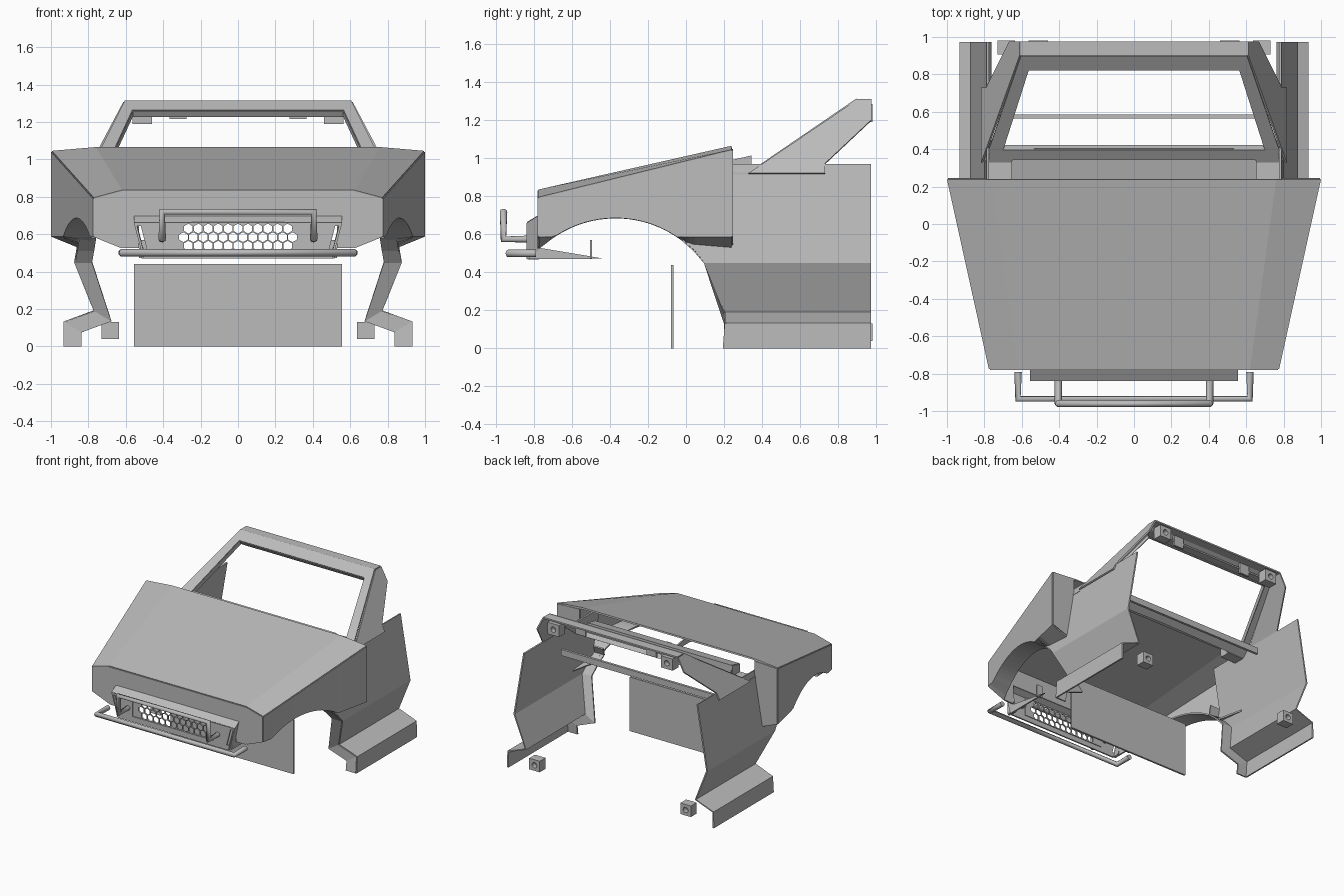
import bpy, bmesh, math

cube = bpy.data.objects.get("Cube")
if cube:
    bpy.data.objects.remove(cube, do_unlink=True)

grey = bpy.data.materials.new("body_grey")
grey.use_nodes = True
grey.diffuse_color = (0.5, 0.5, 0.5, 1)
grey.node_tree.nodes["Principled BSDF"].inputs["Base Color"].default_value = (0.5, 0.5, 0.5, 1)


def finish(name, bm):
    bmesh.ops.remove_doubles(bm, verts=bm.verts, dist=0.0005)
    bmesh.ops.recalc_face_normals(bm, faces=bm.faces)
    mesh = bpy.data.meshes.new(name)
    bm.to_mesh(mesh)
    bm.free()
    mesh.materials.append(grey)
    ob = bpy.data.objects.new(name, mesh)
    bpy.context.collection.objects.link(ob)
    return ob


def sheet(name, faces, thick=0.012):
    """Thin mirrored panel from faces given for the +x half."""
    bm = bmesh.new()
    for face in faces:
        bm.faces.new([bm.verts.new(p) for p in face])
    ob = finish(name, bm)
    ob.modifiers.new("mirror", 'MIRROR')
    solid = ob.modifiers.new("thickness", 'SOLIDIFY')
    solid.thickness = thick
    solid.offset = 0
    return ob


def strips(rows):
    """Quads between consecutive rows of points."""
    quads = []
    for a, b in zip(rows, rows[1:]):
        for i in range(len(a) - 1):
            quads.append([a[i], a[i + 1], b[i + 1], b[i]])
    return quads


def prism(name, outlines, y0, y1):
    """Outlines in x, z pushed from y0 to y1."""
    bm = bmesh.new()
    for line in outlines:
        front = [bm.verts.new((x, y0, z)) for x, z in line]
        back = [bm.verts.new((x, y1, z)) for x, z in line]
        bm.faces.new(front)
        bm.faces.new(back[::-1])
        for i in range(len(line)):
            j = (i + 1) % len(line)
            bm.faces.new([front[j], front[i], back[i], back[j]])
    return finish(name, bm)


def rect(x0, x1, z0, z1):
    return [(x0, z0), (x1, z0), (x1, z1), (x0, z1)]


def circle(x, z, r, n, start=0.0):
    return [(x + r * math.cos(start + math.tau * i / n),
             z + r * math.sin(start + math.tau * i / n)) for i in range(n)]


def flip(line):
    return [(-x, z) for x, z in line]


def cut(ob, outlines, y0, y1):
    cutter = prism("cutter", outlines, y0, y1)
    cutter.hide_render = True
    mod = ob.modifiers.new("cut", 'BOOLEAN')
    mod.operation = 'DIFFERENCE'
    mod.solver = 'EXACT'
    mod.object = cutter
    bpy.context.view_layer.objects.active = ob
    bpy.ops.object.modifier_apply(modifier=mod.name)
    bpy.data.objects.remove(cutter, do_unlink=True)


def tube(name, points, radius):
    curve = bpy.data.curves.new(name, 'CURVE')
    curve.dimensions = '3D'
    curve.bevel_depth = radius
    curve.bevel_resolution = 4
    curve.use_fill_caps = True
    spline = curve.splines.new('POLY')
    spline.points.add(len(points) - 1)
    for p, co in zip(spline.points, points):
        p.co = (*co, 1)
    curve.materials.append(grey)
    ob = bpy.data.objects.new(name, curve)
    bpy.context.collection.objects.link(ob)


FRONT, REAR = -0.775, 0.24
ARCH_Y, ARCH_Z, ARCH_R = -0.37, 0.11, 0.58


def arch_height(y):
    return ARCH_Z + math.sqrt(ARCH_R ** 2 - min(abs(y - ARCH_Y), ARCH_R) ** 2)


def arch_back(z):
    return ARCH_Y + math.sqrt(ARCH_R ** 2 - (z - ARCH_Z) ** 2)


# Hood
sheet("hood", strips([
    [(0, FRONT, 0.83), (0.62, FRONT, 0.83), (0.77, FRONT, 0.79)],
    [(0, REAR, 1.06), (0.76, REAR, 1.06), (0.994, REAR, 1.04)]]))

# Nose panel, open in the middle for the grille
nose = [(0, 0.83), (0.62, 0.83), (0.77, 0.79), (0.77, 0.59), (0.61, 0.525),
        (0.53, 0.525), (0.53, 0.68), (0, 0.68)]
sheet("nose_panel", [[(x, FRONT, z) for x, z in nose]])

# Fenders with wheel arch and inward lip
rows = []
steps = 32
for i in range(steps + 1):
    t = i / steps
    y = FRONT + (REAR - FRONT) * t
    x = 0.77 + 0.224 * t
    low = max(0.59, arch_height(y))
    lip = max(0.53, arch_height(y))
    rows.append([(x, y, 0.79 + 0.25 * t), (x, y, low), (x - 0.15, y, lip)])
sheet("fender", strips(rows))
sheet("fender_rear_wall", [[(0.994, REAR, 1.04), (0.994, REAR, 0.59), (0.85, REAR, 0.54),
                            (0.79, REAR, 0.95), (0.79, REAR, 1.05)]])

# Door sides with sill, cut by the wheel arch, and a return along the front edge
profile = [(0.927, 0), (0.927, 0.13), (0.767, 0.19), (0.87, 0.45)]
for i in range(1, 9):
    profile.append((0.87 - 0.011 * i, 0.45 + 0.065 * i))
door_rows, return_rows = [], []
for x, z in profile:
    y = arch_back(z) if z < 0.64 else 0.0
    door_rows.append([(x, y, z), (x, 0.974, z)])
    if z < 0.68:
        drop = 0.055 if z < 0.3 and z > 0 else 0
        return_rows.append([(x, y, z), (x - 0.09, y, z - drop)])
sheet("door_side", strips(door_rows))
sheet("wheel_arch_return", strips(return_rows))


# Windshield frame
def glass(x, y):
    return (x, y, 0.92 + 0.684 * (y - 0.33))


outer = [glass(0, 0.34), glass(0.80, 0.33), glass(0.605, 0.90), glass(0, 0.90)]
inner = [glass(0, 0.40), glass(0.70, 0.40), glass(0.565, 0.825), glass(0, 0.825)]
sheet("windshield_frame", strips([outer, inner]))
sheet("windshield_inner_return",
      strips([inner, [(x, y + 0.02, z - 0.03) for x, y, z in inner]]), 0.008)


# Pillar sides leaning in toward the roof
def pillar(y, z):
    return (0.605 + 0.53 * (1.31 - z), y, z)


sheet("pillar_side", [[pillar(0.33, 0.92), pillar(0.90, 1.306), pillar(0.975, 1.306),
                       pillar(0.975, 1.20), pillar(0.73, 0.97), pillar(0.73, 0.92)]])

# Roof header
sheet("roof_header", [
    [(0, 0.90, 1.306), (0.605, 0.90, 1.306), (0.605, 0.975, 1.306), (0, 0.975, 1.306)],
    [(0, 0.83, 1.255), (0.565, 0.83, 1.255), (0.60, 0.90, 1.255), (0, 0.90, 1.255)]])

# Cowl between hood and windshield
sheet("cowl", strips([
    [(0, REAR, 0.985), (0.65, REAR, 0.985)],
    [(0, 0.34, 1.01), (0.65, 0.34, 1.01)],
    [(0, 0.34, 0.93), (0.65, 0.34, 0.93)]]))
sheet("cowl_end", [[(0.65, REAR, 0.92), (0.80, REAR, 0.92), (0.80, 0.33, 0.92), (0.65, 0.33, 0.92)],
                   [(0.65, REAR, 0.92), (0.65, REAR, 0.985), (0.65, 0.34, 1.01), (0.65, 0.34, 0.92)]])

# Dash bar and firewall plate
prism("dash_bar", [rect(-0.72, 0.72, 0.82, 0.87)], 0.565, 0.585)
prism("firewall_plate", [rect(-0.555, 0.555, 0, 0.44)], -0.08, -0.065)

# Mounting blocks with bolt holes, and header tabs
for label, x0, x1, z0, z1 in (("upper", 0.46, 0.565, 1.19, 1.285), ("lower", 0.635, 0.73, 0.04, 0.13)):
    block = rect(x0, x1, z0, z1)
    hole = circle((x0 + x1) / 2, (z0 + z1) / 2, 0.022, 16)
    for side, change in (("left", list), ("right", flip)):
        ob = prism(f"{label}_mount_{side}", [change(block)], 0.905, 0.98)
        cut(ob, [change(hole)], 0.94, 1.0)
tab = rect(0.275, 0.365, 1.215, 1.30)
prism("header_tabs", [tab, flip(tab)], 0.89, 0.905)

# Grille surround with slim side slots
surround = prism("grille_surround", [[(-0.5, 0.47), (0.5, 0.47), (0.555, 0.66), (-0.555, 0.66)]],
                 -0.84, -0.828)
slot = [(0.485, 0.51), (0.505, 0.51), (0.54, 0.645), (0.52, 0.645)]
cut(surround, [rect(-0.365, 0.365, 0.515, 0.655), slot, flip(slot)], -0.9, -0.8)
sheet("grille_hood", strips([
    [(0, -0.834, 0.66), (0.552, -0.834, 0.66), (0.5, -0.834, 0.47)],
    [(0, FRONT, 0.695), (0.552, FRONT, 0.695), (0.5, FRONT, 0.47)]]))

# Honeycomb grille
honeycomb = prism("honeycomb_grille", [rect(-0.37, 0.37, 0.51, 0.66)], -0.832, -0.822)
cells = []
for row, count in enumerate((11, 12, 11)):
    for i in range(count):
        cells.append(circle((i - (count - 1) / 2) * 0.053, 0.538 + 0.046 * row, 0.0265, 6, math.pi / 6))
cut(honeycomb, cells, -0.9, -0.8)

# Lamp brackets behind the nose
sheet("lamp_bracket", [
    [(0.51, -0.83, 0.47), (0.51, -0.43, 0.472), (0.51, FRONT, 0.53)],
    [(0.48, -0.5, 0.472), (0.53, -0.5, 0.472), (0.53, -0.5, 0.57), (0.48, -0.5, 0.57)]])

# Bumper tubes
tube("lower_bumper_tube", [(-0.62, -0.79, 0.5), (-0.62, -0.935, 0.5),
                           (0.62, -0.935, 0.5), (0.62, -0.79, 0.5)], 0.02)
tube("upper_bumper_tube", [(-0.405, -0.79, 0.575), (-0.405, -0.96, 0.575), (-0.405, -0.96, 0.72),
                           (0.405, -0.96, 0.72), (0.405, -0.96, 0.575), (0.405, -0.79, 0.575)], 0.02)
